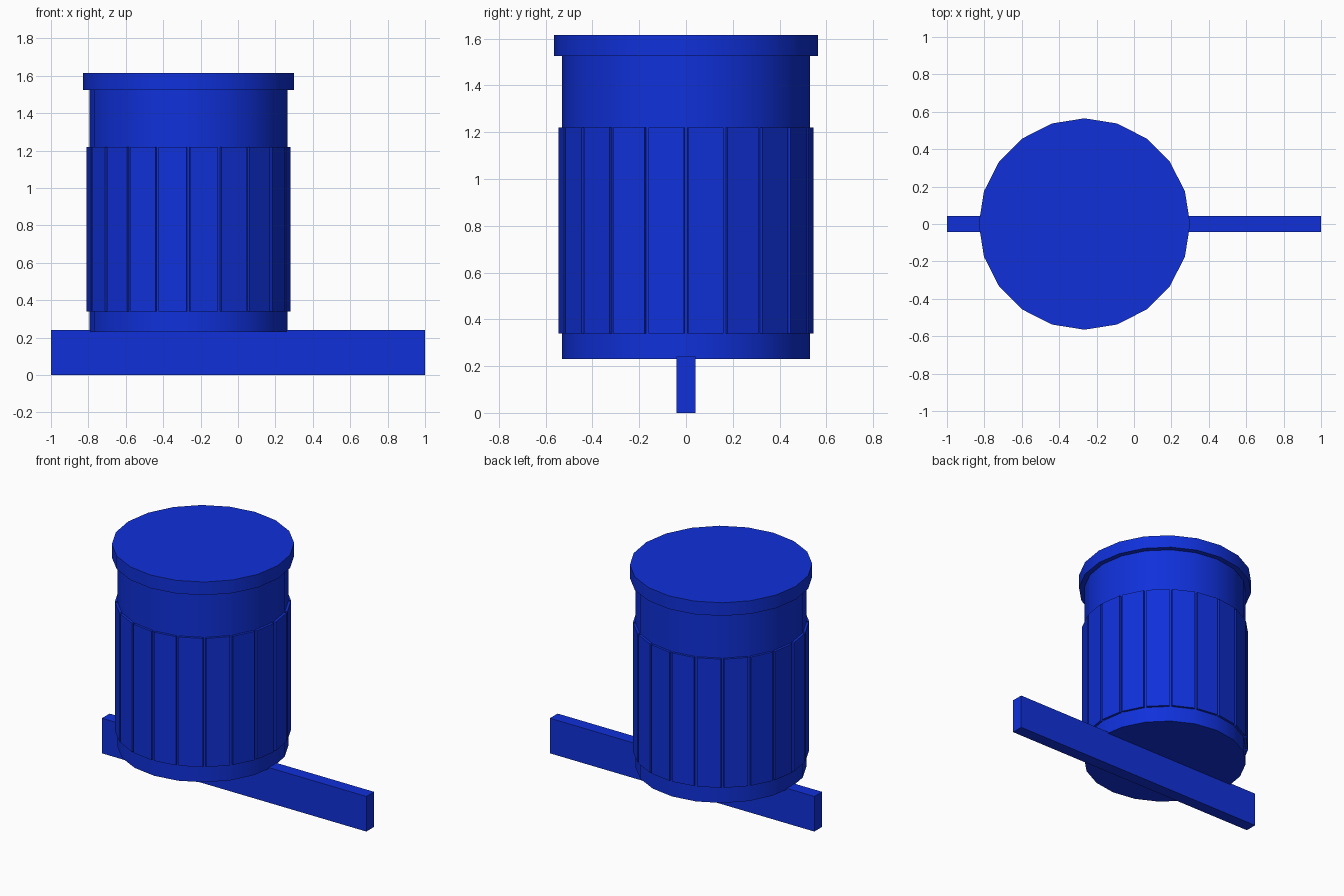
import bpy, bmesh
from math import cos, sin, tau

if "Cube" in bpy.data.objects:
    bpy.data.objects.remove(bpy.data.objects["Cube"])

CX, SIDES = -0.265, 20

blue = bpy.data.materials.new("blue")
blue.diffuse_color = (0.005, 0.03, 0.7, 1)
blue.use_nodes = True
blue.node_tree.nodes["Principled BSDF"].inputs["Base Color"].default_value = blue.diffuse_color


def finish(bm, name, location, smooth):
    bmesh.ops.recalc_face_normals(bm, faces=bm.faces)
    mesh = bpy.data.meshes.new(name)
    bm.to_mesh(mesh)
    bm.free()
    mesh.materials.append(blue)
    obj = bpy.data.objects.new(name, mesh)
    obj.location = location
    bpy.context.collection.objects.link(obj)
    if smooth:
        bpy.ops.object.select_all(action='DESELECT')
        obj.select_set(True)
        bpy.context.view_layer.objects.active = obj
        bpy.ops.object.shade_smooth_by_angle(angle=0.6)
    return obj


def drum(profile):
    """Closed faceted solid through (radius, z) rings; returns wall faces per band."""
    bm = bmesh.new()
    rings = [[bm.verts.new((r * cos(tau * i / SIDES), r * sin(tau * i / SIDES), z))
              for i in range(SIDES)] for r, z in profile]
    bands = []
    for a, b in zip(rings, rings[1:]):
        bands.append([bm.faces.new((a[i], a[(i + 1) % SIDES], b[(i + 1) % SIDES], b[i]))
                      for i in range(SIDES)])
    bm.faces.new(rings[0][::-1])
    bm.faces.new(rings[-1])
    bm.normal_update()
    return bm, bands


# Cup with wider lid, and raised grip panels around its middle
bm, bands = drum([(0.53, 0.23), (0.53, 0.34), (0.53, 1.22), (0.53, 1.525),
                  (0.565, 1.525), (0.565, 1.615)])
grip = bands[1]
for face in grip:
    # narrow side margins leave a groove between neighbouring panels
    mid = face.calc_center_median()
    normal = face.normal.copy()
    base = []
    for v in face.verts:
        p = v.co.copy()
        side = p - mid
        side.z = 0
        base.append(p - side.normalized() * 0.007)
    inner = [bm.verts.new(p) for p in base]
    outer = [bm.verts.new(p + normal * 0.016) for p in base]
    bm.faces.new(outer)
    for i in range(4):
        j = (i + 1) % 4
        bm.faces.new((inner[i], inner[j], outer[j], outer[i]))
    bm.faces.new(inner[::-1])
finish(bm, "ribbed_cup", (CX, 0, 0), True)

# Long flat bar underneath
bm = bmesh.new()
bmesh.ops.create_cube(bm, size=1)
bmesh.ops.scale(bm, vec=(2, 0.083, 0.24), verts=bm.verts)
finish(bm, "base_bar", (0, 0, 0.12), False)
